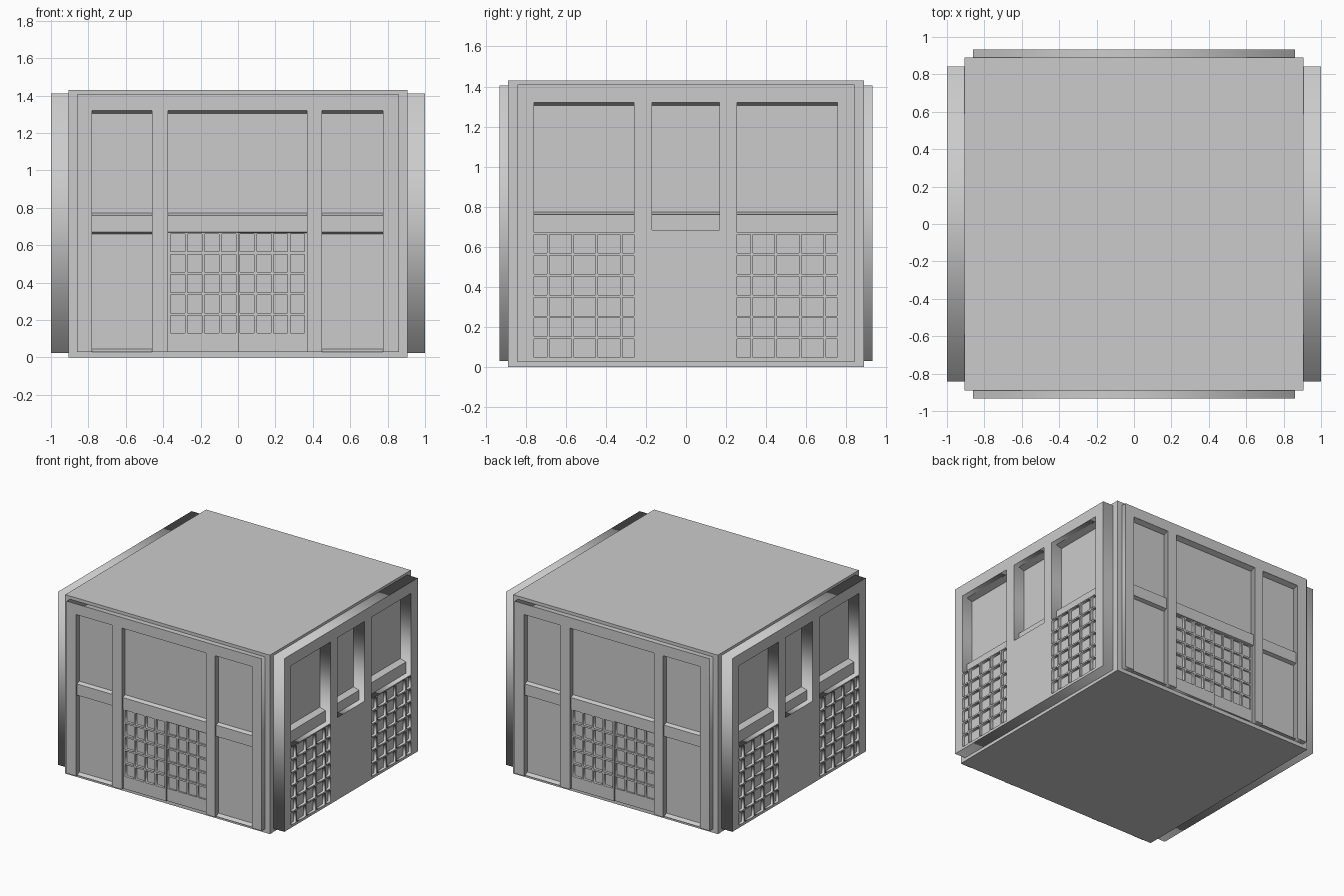
import bpy, bmesh
from math import radians
from mathutils import Matrix

if "Cube" in bpy.data.objects:
    bpy.data.objects.remove(bpy.data.objects["Cube"])


def face_matrix(turn):
    # local x = along wall, local y = up, local z = outwards
    return Matrix.Rotation(radians(turn), 4, 'Z') @ Matrix.Rotation(radians(90), 4, 'X')


def finish(name, bm, mat):
    me = bpy.data.meshes.new(name)
    bmesh.ops.recalc_face_normals(bm, faces=bm.faces)
    bm.transform(mat)
    bm.to_mesh(me)
    bm.free()
    ob = bpy.data.objects.new(name, me)
    bpy.context.collection.objects.link(ob)
    return ob


def plate(name, outline, holes, w0, w1, mat):
    """Flat slab between depths w0 and w1, with rectangular holes."""
    cu = bpy.data.curves.new(name, 'CURVE')
    cu.dimensions, cu.fill_mode, cu.extrude = '2D', 'BOTH', (w1 - w0) / 2
    rects = [[(a, c), (b, c), (b, d), (a, d)] for a, b, c, d in holes]
    for pts in [outline] + rects:
        sp = cu.splines.new('POLY')
        sp.points.add(len(pts) - 1)
        for p, (u, v) in zip(sp.points, pts):
            p.co = (u, v, 0, 1)
        sp.use_cyclic_u = True
    tmp = bpy.data.objects.new(name, cu)
    bpy.context.collection.objects.link(tmp)
    dg = bpy.context.evaluated_depsgraph_get()
    me = bpy.data.meshes.new_from_object(tmp.evaluated_get(dg))
    bpy.data.objects.remove(tmp)
    bm = bmesh.new()
    bm.from_mesh(me)
    bmesh.ops.remove_doubles(bm, verts=bm.verts, dist=1e-5)
    bm.transform(Matrix.Translation((0, 0, (w0 + w1) / 2)))
    return finish(name, bm, mat)


def strip(name, u0, u1, profile, mat):
    """Horizontal moulding: a (depth, height) profile run from u0 to u1."""
    bm = bmesh.new()
    a, b = [[bm.verts.new((u, v, w)) for w, v in profile] for u in (u0, u1)]
    bm.faces.new(a)
    bm.faces.new(b)
    n = len(profile)
    for i in range(n):
        j = (i + 1) % n
        bm.faces.new((a[i], a[j], b[j], b[i]))
    return finish(name, bm, mat)


def rect(a, b, c, d):
    return [(a, c), (b, c), (b, d), (a, d)]


def cells(us, vs, gap=0.007):
    """Lattice openings between consecutive grid lines."""
    return [(a + gap, b - gap, c + gap, d - gap)
            for a, b in zip(us, us[1:]) for c, d in zip(vs, vs[1:])]


def steps(a, b, n):
    return [a + (b - a) * i / n for i in range(n + 1)]


# main block
bm = bmesh.new()
bmesh.ops.create_cube(bm, size=1)
bm.transform(Matrix.Translation((0, 0, 0.715)) @ Matrix.Diagonal((1.81, 1.78, 1.43, 1)))
finish("main_block", bm, Matrix())

# front and back walls
C = 0.89
for side, turn in (("front", 0), ("back", 180)):
    m = face_matrix(turn)
    bays = [(-0.78, -0.46), (-0.375, 0.37), (0.45, 0.775)]
    outline = [(-0.862, 0.03)]
    for a, b in bays:
        outline += [(a, 0.03), (a, 1.32), (b, 1.32), (b, 0.03)]
    outline += [(0.862, 0.03), (0.862, 1.405), (-0.862, 1.405)]
    plate(side + "_wall_posts", outline, [], C - 0.01, 0.932, m)
    for i, (a, b) in enumerate(bays):
        strip(f"{side}_rail_{i}", a, b,
              [(C - 0.01, 0.66), (C, 0.66), (0.918, 0.67), (0.918, 0.76), (C, 0.772), (C - 0.01, 0.772)], m)
        strip(f"{side}_lintel_{i}", a, b,
              [(C - 0.01, 1.305), (C, 1.305), (0.93, 1.32), (C - 0.01, 1.32)], m)
        if i != 1:
            strip(f"{side}_sill_{i}", a, b,
                  [(C - 0.01, 0.03), (0.918, 0.03), (C, 0.046), (C - 0.01, 0.046)], m)
    # lattice double doors, one leaf slightly proud
    rows = steps(0.123, 0.667, 5)
    plate(side + "_door_left", rect(-0.375, 0.003, 0.03, 0.672),
          cells(steps(-0.367, -0.004, 4), rows), C - 0.001, 0.912, m)
    plate(side + "_door_right", rect(0.003, 0.37, 0.03, 0.672),
          cells(steps(0.004, 0.362, 4), rows), C - 0.001, 0.903, m)

# side walls
C = 0.905
for side, turn in (("right", 90), ("left", 270)):
    m = face_matrix(turn)
    windows = [(-0.76, -0.26, 0.67, 1.32), (-0.17, 0.167, 0.683, 1.32), (0.255, 0.757, 0.67, 1.32)]
    outline = rect(-0.842, 0.842, 0.025, 1.41)
    rows = steps(0.04, 0.667, 6)
    lattice = []
    for a in (-0.76, 0.255):
        lattice += cells([a - 0.006, a + 0.073, a + 0.194, a + 0.315, a + 0.437, a + 0.506], rows, 0.006)
    plate(side + "_wall_inner", outline, windows, C - 0.01, 0.978, m)
    plate(side + "_wall_lattice_face", outline, windows + lattice, 0.978, 1.0, m)
    for i, (a, b, c, d) in enumerate(windows):
        strip(f"{side}_window_rail_{i}", a, b,
              [(C - 0.01, c), (0.955, c), (0.955, 0.76), (C, 0.774), (C - 0.01, 0.774)], m)
        strip(f"{side}_window_lintel_{i}", a, b,
              [(C - 0.01, 1.305), (C, 1.305), (0.955, d), (C - 0.01, d)], m)
